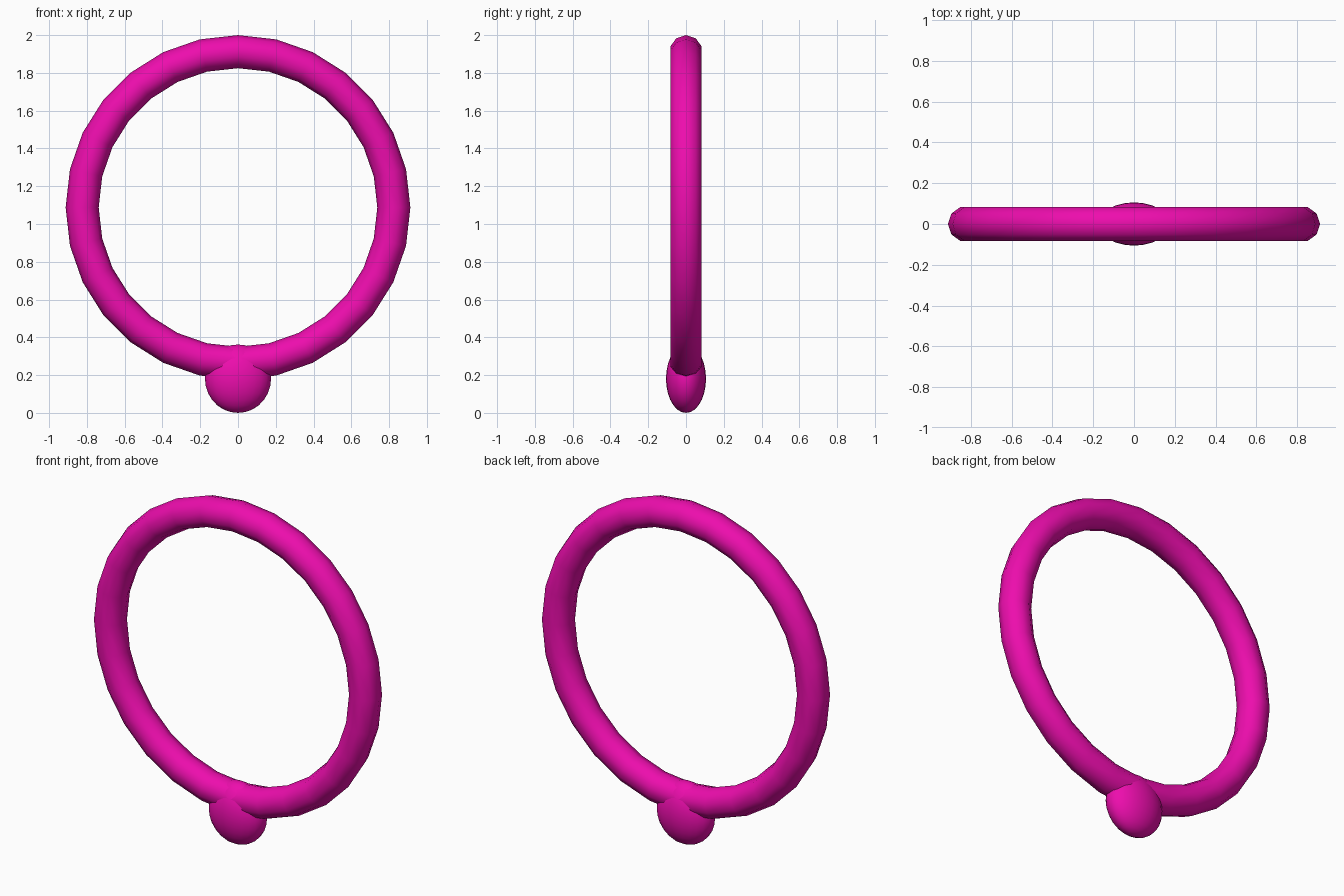
import bpy, math

if "Cube" in bpy.data.objects:
    bpy.data.objects.remove(bpy.data.objects["Cube"])

mat = bpy.data.materials.new("magenta")
mat.diffuse_color = (0.85, 0.004, 0.42, 1)
mat.use_nodes = True
mat.node_tree.nodes["Principled BSDF"].inputs["Base Color"].default_value = mat.diffuse_color


def finish(name):
    ob = bpy.context.object
    ob.name = name
    ob.data.materials.append(mat)
    bpy.ops.object.transform_apply(location=False, rotation=True, scale=True)
    bpy.ops.object.shade_smooth()
    return ob


# Upright hoop, 28 segments around with a ten-sided tube
bpy.ops.mesh.primitive_torus_add(
    major_segments=28, minor_segments=10, major_radius=0.825, minor_radius=0.0875,
    location=(0, 0, 1.0875), rotation=(math.pi / 2, 0, 0))
finish("hoop")

# Flattened bead the hoop passes through
bpy.ops.mesh.primitive_uv_sphere_add(segments=24, ring_count=14, radius=1,
                                     location=(0, 0, 0.181))
bpy.context.object.scale = (0.175, 0.106, 0.181)
finish("bead")
